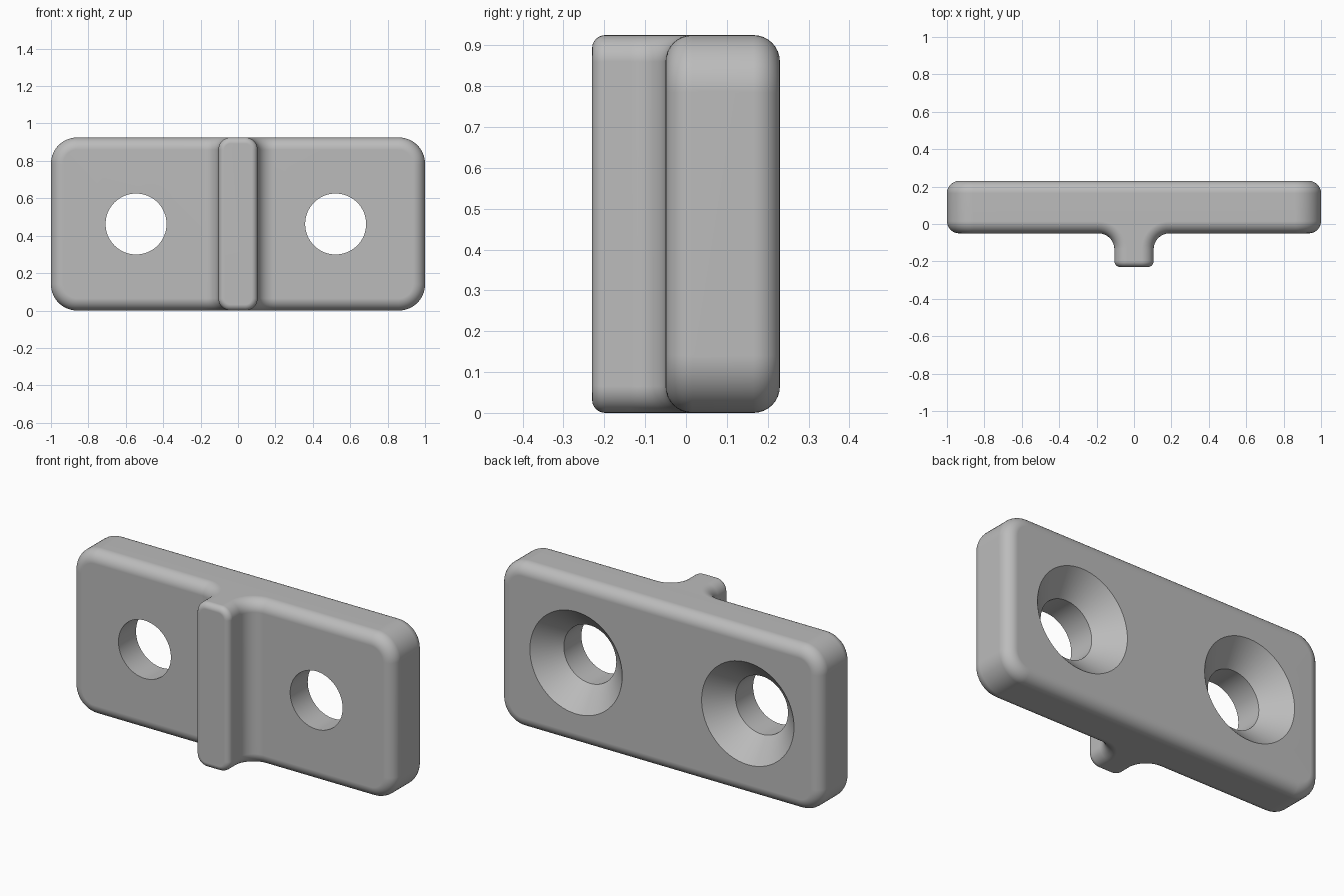
import bpy, bmesh, math
from mathutils import Vector

cube = bpy.data.objects.get("Cube")
if cube:
    bpy.data.objects.remove(cube, do_unlink=True)

HEIGHT = 0.925
FRONT, BACK, TIP = -0.05, 0.23, -0.23   # plate faces and rib tip along y
RIB = 0.105                             # half width of the rib
EPS = 1e-4

grey = bpy.data.materials.new("plain grey")
grey.use_nodes = True
colour = (0.5, 0.5, 0.5, 1)
grey.diffuse_color = colour
grey.node_tree.nodes["Principled BSDF"].inputs["Base Color"].default_value = colour


def make_object(name, bm):
    bmesh.ops.recalc_face_normals(bm, faces=bm.faces)
    mesh = bpy.data.meshes.new(name)
    bm.to_mesh(mesh)
    bm.free()
    mesh.materials.append(grey)
    obj = bpy.data.objects.new(name, mesh)
    bpy.context.collection.objects.link(obj)
    return obj


def round_edges(bm, rule, radius, segments):
    edges = [e for e in bm.edges if rule(e)]
    bmesh.ops.bevel(bm, geom=edges, offset=radius, offset_type='OFFSET', segments=segments,
                    profile=0.5, affect='EDGES', clamp_overlap=False)
    bm.normal_update()


def along(e, axis):
    d = (e.verts[1].co - e.verts[0].co).normalized()
    return abs(d[axis]) > 0.99


def sharp(e):
    return e.calc_face_angle(0) > math.radians(40)


def at_tip(e):
    return all(v.co.y < TIP + EPS for v in e.verts)


# T-shaped body: plate with a full-height rib on the front
bm = bmesh.new()
half = [(RIB, TIP), (RIB, FRONT), (1, FRONT), (1, BACK)]
outline = half + [(-x, y) for x, y in reversed(half)]
base = bm.faces.new([bm.verts.new((x, y, 0)) for x, y in outline])
top = bmesh.ops.extrude_face_region(bm, geom=[base])["geom"]
bmesh.ops.translate(bm, vec=(0, 0, HEIGHT), verts=[v for v in top if isinstance(v, bmesh.types.BMVert)])
bmesh.ops.recalc_face_normals(bm, faces=bm.faces)

# Inner fillets beside the rib, then the plate's outer corners
round_edges(bm, lambda e: along(e, 2) and all(
    abs(abs(v.co.x) - RIB) < EPS and abs(v.co.y - FRONT) < EPS for v in e.verts), 0.085, 10)
round_edges(bm, lambda e: along(e, 1) and all(abs(v.co.x) > 1 - EPS for v in e.verts), 0.14, 12)

# Soft rims on plate and rib sides, then the tighter rim of the rib tip
round_edges(bm, lambda e: sharp(e) and not at_tip(e), 0.065, 8)
round_edges(bm, lambda e: sharp(e) and at_tip(e), 0.032, 6)
plate = make_object("mounting_plate", bm)


# Countersunk screw holes, wide at the back
def make_cutter(x):
    bm = bmesh.new()
    hole, sink, depth = 0.163, 0.287, 0.124
    profile = [(0, FRONT - 0.1), (hole, FRONT - 0.1), (hole, BACK - depth),
               (sink, BACK), (sink + 0.05, BACK + 0.05), (0, BACK + 0.05)]
    verts = [bm.verts.new((r, y, 0)) for r, y in profile]
    edges = [bm.edges.new(pair) for pair in zip(verts, verts[1:])]
    bmesh.ops.spin(bm, geom=verts + edges, cent=(0, 0, 0), axis=(0, 1, 0),
                   angle=math.tau, steps=64)
    bmesh.ops.remove_doubles(bm, verts=bm.verts, dist=EPS)
    bmesh.ops.translate(bm, vec=Vector((x, 0, HEIGHT / 2)), verts=bm.verts)
    cutter = make_object("hole_cutter", bm)
    cutter.hide_render = True
    return cutter


bpy.context.view_layer.objects.active = plate
plate.select_set(True)
for x in (-0.545, 0.522):
    cutter = make_cutter(x)
    cut = plate.modifiers.new("screw_hole", 'BOOLEAN')
    cut.operation = 'DIFFERENCE'
    cut.solver = 'EXACT'
    cut.object = cutter
    bpy.ops.object.modifier_apply(modifier=cut.name)
    bpy.data.objects.remove(cutter, do_unlink=True)

# Smooth fillets with flat main faces
bpy.ops.object.shade_smooth_by_angle(angle=math.radians(30))
weighted = plate.modifiers.new("flat_faces", 'WEIGHTED_NORMAL')
weighted.keep_sharp = True
